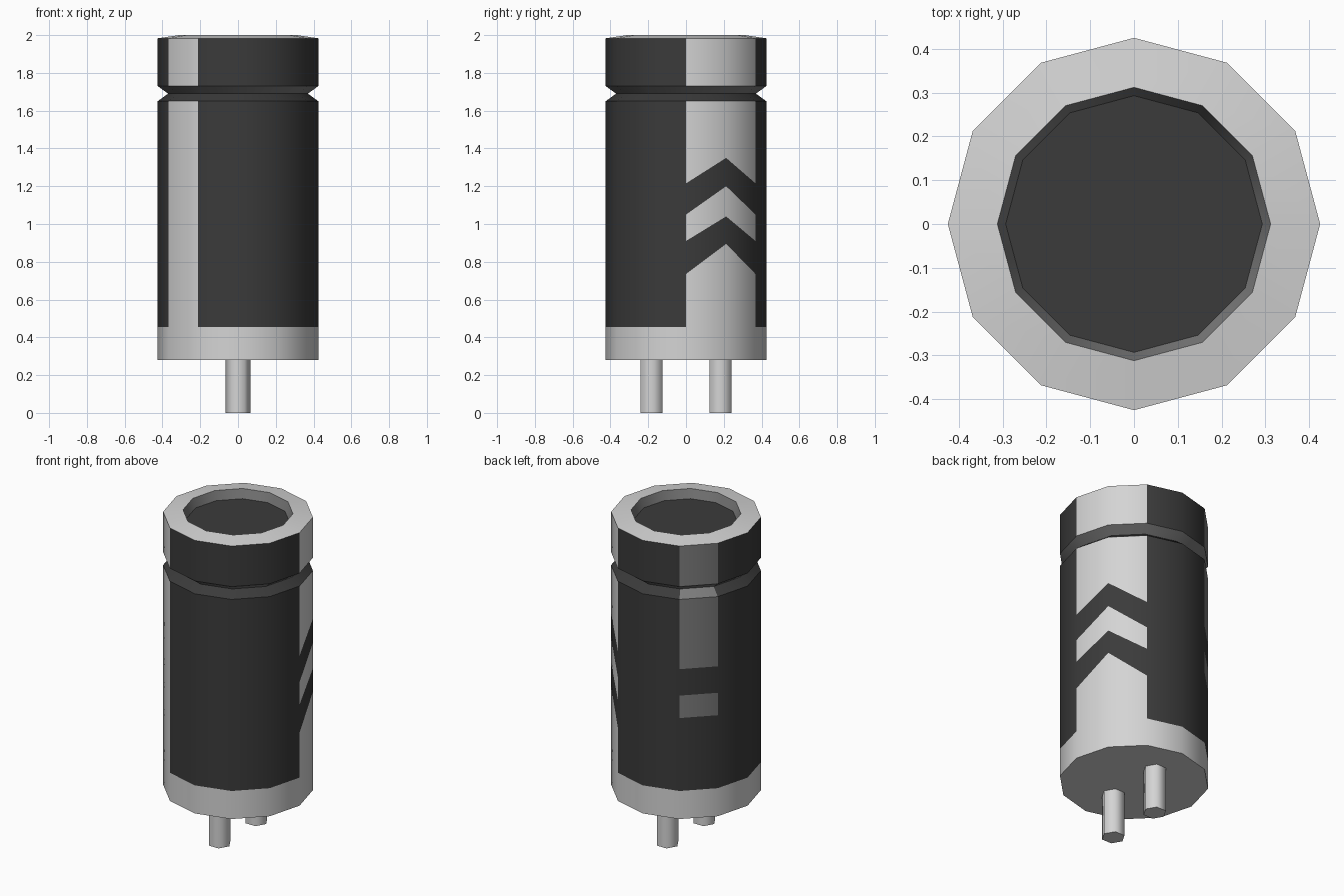
import bpy, bmesh, math

if "Cube" in bpy.data.objects:
    bpy.data.objects.remove(bpy.data.objects["Cube"])

SIDES = 12
R = 0.425


def material(name, v):
    m = bpy.data.materials.new(name)
    m.diffuse_color = (v, v, v, 1)
    m.use_nodes = True
    m.node_tree.nodes["Principled BSDF"].inputs["Base Color"].default_value = m.diffuse_color
    return m


LIGHT, DARK, MID = 0, 1, 2
MATS = [material("light_grey", 0.66), material("dark_grey", 0.043), material("mid_grey", 0.2)]


def finish(bm, name, angle=35):
    bmesh.ops.recalc_face_normals(bm, faces=bm.faces)
    me = bpy.data.meshes.new(name)
    bm.to_mesh(me)
    bm.free()
    ob = bpy.data.objects.new(name, me)
    bpy.context.collection.objects.link(ob)
    for m in MATS:
        me.materials.append(m)
    bpy.ops.object.select_all(action='DESELECT')
    ob.select_set(True)
    bpy.context.view_layer.objects.active = ob
    bpy.ops.object.shade_smooth_by_angle(angle=math.radians(angle))
    return ob


# Can profile: (radius, height), plus raised heights for the chevron tip column
PROFILE = [(R, 0.28), (R, 0.455), (R, 0.735), (R, 0.91), (R, 1.05), (R, 1.215),
           (R, 1.65), (0.37, 1.69), (R, 1.73), (R, 1.983), (0.312, 2.0), (0.293, 1.945)]
TIP = {2: 0.895, 3: 1.04, 4: 1.20, 5: 1.35}


def can_colour(row, side):
    if row in (0, 9):            # bare base and top rim
        return LIGHT
    if row in (7, 10):           # groove underside, inner lip
        return MID
    if side in (0, 1) and row in (1, 3, 5, 8):    # chevron stripe
        return LIGHT
    if side == 7 and row in (1, 2, 3, 4, 5, 8):   # plain stripe
        return LIGHT
    if side == 4 and row in (3, 5, 6, 8):         # broken back stripe
        return MID
    return DARK


# Can body
bm = bmesh.new()
cols = []
for i in range(SIDES):
    a = 2 * math.pi * i / SIDES
    cols.append([bm.verts.new((r * math.cos(a), r * math.sin(a),
                               TIP.get(j, z) if i == 1 else z))
                 for j, (r, z) in enumerate(PROFILE)])
for i in range(SIDES):
    c, d = cols[i], cols[(i + 1) % SIDES]
    for j in range(len(PROFILE) - 1):
        f = bm.faces.new((c[j], d[j], d[j + 1], c[j + 1]))
        f.material_index = can_colour(j, i)
# Bottom plate and recessed dark top disc
bm.faces.new([c[0] for c in reversed(cols)]).material_index = LIGHT
bm.faces.new([c[-1] for c in cols]).material_index = DARK
finish(bm, "can_body")

# Two hexagonal terminal pins
for name, y in (("front_pin", -0.182), ("back_pin", 0.182)):
    bm = bmesh.new()
    bmesh.ops.create_cone(bm, cap_ends=True, segments=6, radius1=0.067, radius2=0.067, depth=0.29)
    # put corners on the x axis
    first = max(bm.verts, key=lambda v: v.co.x).co
    turn = 0 if abs(first.y) < 0.01 else math.radians(30)
    for v in bm.verts:
        x0, y0 = v.co.x, v.co.y
        v.co.x = x0 * math.cos(turn) - y0 * math.sin(turn)
        v.co.y = x0 * math.sin(turn) + y0 * math.cos(turn) + y
        v.co.z += 0.145
    finish(bm, name, 65)
